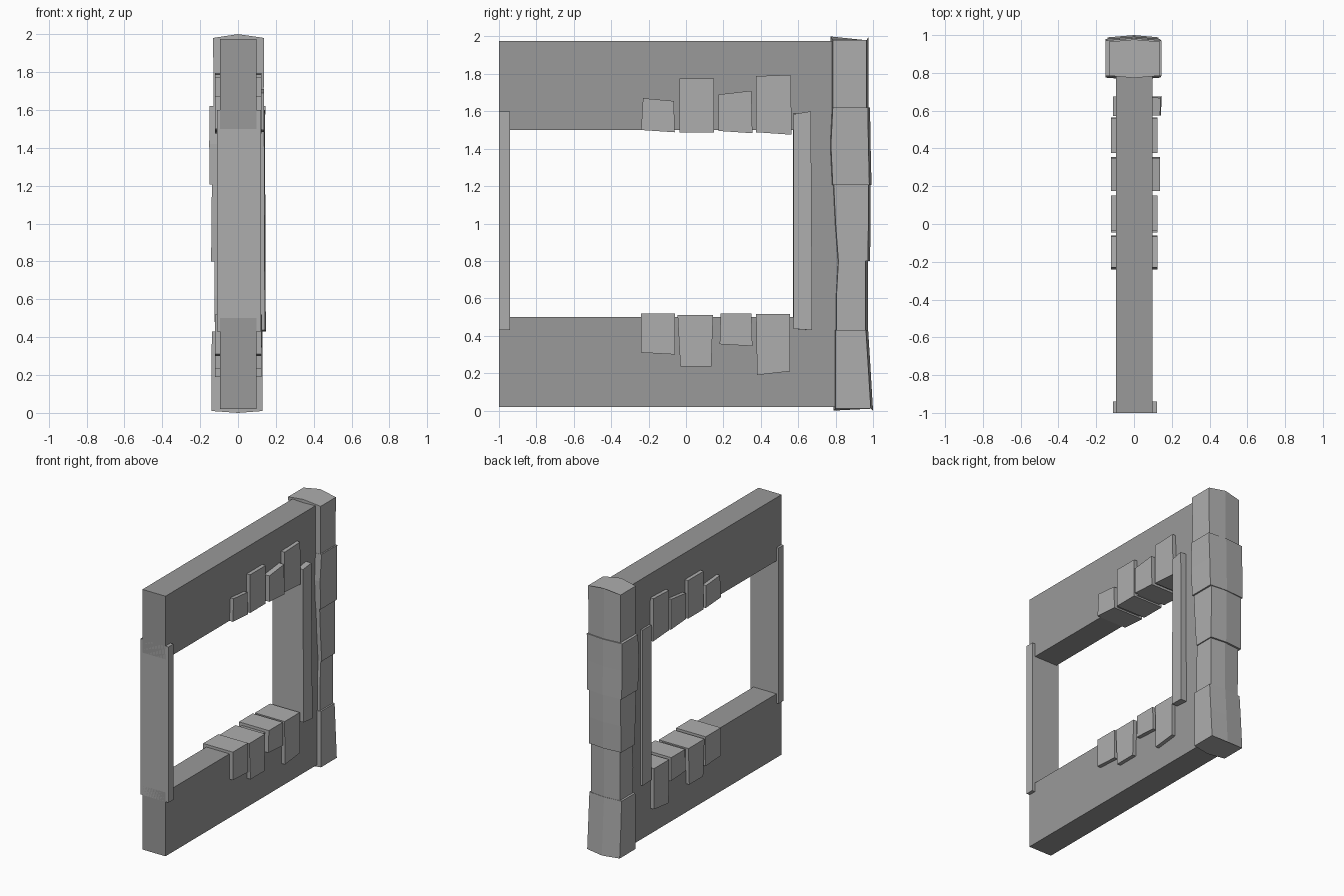
import bpy, bmesh


def grey(name, value):
    mat = bpy.data.materials.new(name)
    mat.diffuse_color = (value, value, value, 1)
    return mat


STONE = grey("stone_grey", 0.42)
WALL = grey("wall_grey", 0.32)


def make_object(name, rings, mat=STONE):
    """Loft a closed solid through rings of equal point count."""
    bm = bmesh.new()
    loops = [[bm.verts.new(p) for p in ring] for ring in rings]
    n = len(loops[0])
    for a, b in zip(loops, loops[1:]):
        for i in range(n):
            j = (i + 1) % n
            bm.faces.new((a[i], a[j], b[j], b[i]))
    bm.faces.new(loops[0])
    bm.faces.new(loops[-1])
    bmesh.ops.recalc_face_normals(bm, faces=bm.faces)
    mesh = bpy.data.meshes.new(name)
    bm.to_mesh(mesh)
    bm.free()
    mesh.materials.append(mat)
    obj = bpy.data.objects.new(name, mesh)
    bpy.context.collection.objects.link(obj)
    return obj


def slab(name, yz, x0, x1, mat=STONE):
    """Extrude a side profile (y, z) across the wall thickness."""
    return make_object(name, [[(x, y, z) for y, z in yz] for x in (x0, x1)], mat)


# Wall panel: C-shaped profile around the window opening
slab("wall", [(-1, 0.02), (0.88, 0.02), (0.88, 1.975), (-1, 1.975), (-1, 1.5),
              (0.6, 1.5), (0.6, 0.5), (-1, 0.5)], -0.095, 0.097, WALL)

# Upright jambs at both ends of the opening
slab("end_jamb", [(-1, 0.43), (-0.94, 0.43), (-0.94, 1.6), (-1, 1.6)],
     -0.112, 0.122)
make_object("inner_jamb", [
    [(-0.112, 0.572, 0.435), (-0.112, 0.675, 0.43),
     (-0.112, 0.675, 1.60), (-0.112, 0.572, 1.60)],
    [(0.142, 0.575, 0.437), (0.147, 0.675, 0.43),
     (0.142, 0.668, 1.60), (0.138, 0.575, 1.585)]])

# Facing stones wrapped over the sill and under the lintel
sill_stones = [
    ([(-0.24, 0.31), (-0.06, 0.30), (-0.06, 0.52), (-0.24, 0.52)], 0.125),
    ([(-0.03, 0.235), (0.135, 0.235), (0.145, 0.51), (-0.045, 0.51)], 0.125),
    ([(0.18, 0.355), (0.355, 0.345), (0.35, 0.52), (0.185, 0.52)], 0.127),
    ([(0.38, 0.19), (0.555, 0.21), (0.555, 0.515), (0.375, 0.515)], 0.125)]
lintel_stones = [
    ([(-0.24, 1.50), (-0.06, 1.488), (-0.065, 1.655), (-0.23, 1.67)], 0.125),
    ([(-0.035, 1.488), (0.15, 1.488), (0.15, 1.775), (-0.035, 1.775)], 0.125),
    ([(0.175, 1.495), (0.355, 1.483), (0.35, 1.71), (0.175, 1.69)], 0.138),
    ([(0.375, 1.488), (0.565, 1.475), (0.56, 1.795), (0.375, 1.788)], 0.125)]
for label, stones in (("sill_stone", sill_stones), ("lintel_stone", lintel_stones)):
    for i, (profile, x1) in enumerate(stones):
        slab(f"{label}_{i + 1}", profile, -0.122, x1)

# Corner column: five stacked stones with slightly bulged six-sided plans
# Each level: z, y front, y back, x left, x right
column = [
    [(0.01, 0.80, 0.988, -0.14, 0.13), (0.22, 0.80, 0.975, -0.14, 0.13),
     (0.43, 0.80, 0.962, -0.138, 0.13)],
    [(0.43, 0.805, 0.96, -0.122, 0.118), (0.62, 0.805, 0.96, -0.125, 0.118),
     (0.80, 0.815, 0.96, -0.125, 0.118)],
    [(0.80, 0.815, 0.972, -0.142, 0.126), (1.0, 0.80, 0.975, -0.14, 0.126),
     (1.205, 0.79, 0.975, -0.138, 0.126)],
    [(1.205, 0.785, 0.98, -0.15, 0.138), (1.42, 0.775, 0.975, -0.152, 0.14),
     (1.62, 0.785, 0.972, -0.15, 0.145)],
    [(1.62, 0.785, 0.965, -0.13, 0.135), (1.82, 0.785, 0.965, -0.13, 0.137),
     (1.98, 0.785, 0.965, -0.132, 0.138)]]
for i, levels in enumerate(column):
    rings = []
    for k, (z, yf, yb, xl, xr) in enumerate(levels):
        zm = z
        if i == 0 and k == 0:
            zm = 0.0
        if i == 4 and k == 2:
            zm = 2.0
        rings.append([(xl, yf, z), (0, yf - 0.012, zm), (xr, yf, z),
                      (xr, yb, z), (0, yb + 0.012, zm), (xl, yb, z)])
    make_object(f"column_stone_{i + 1}", rings)
